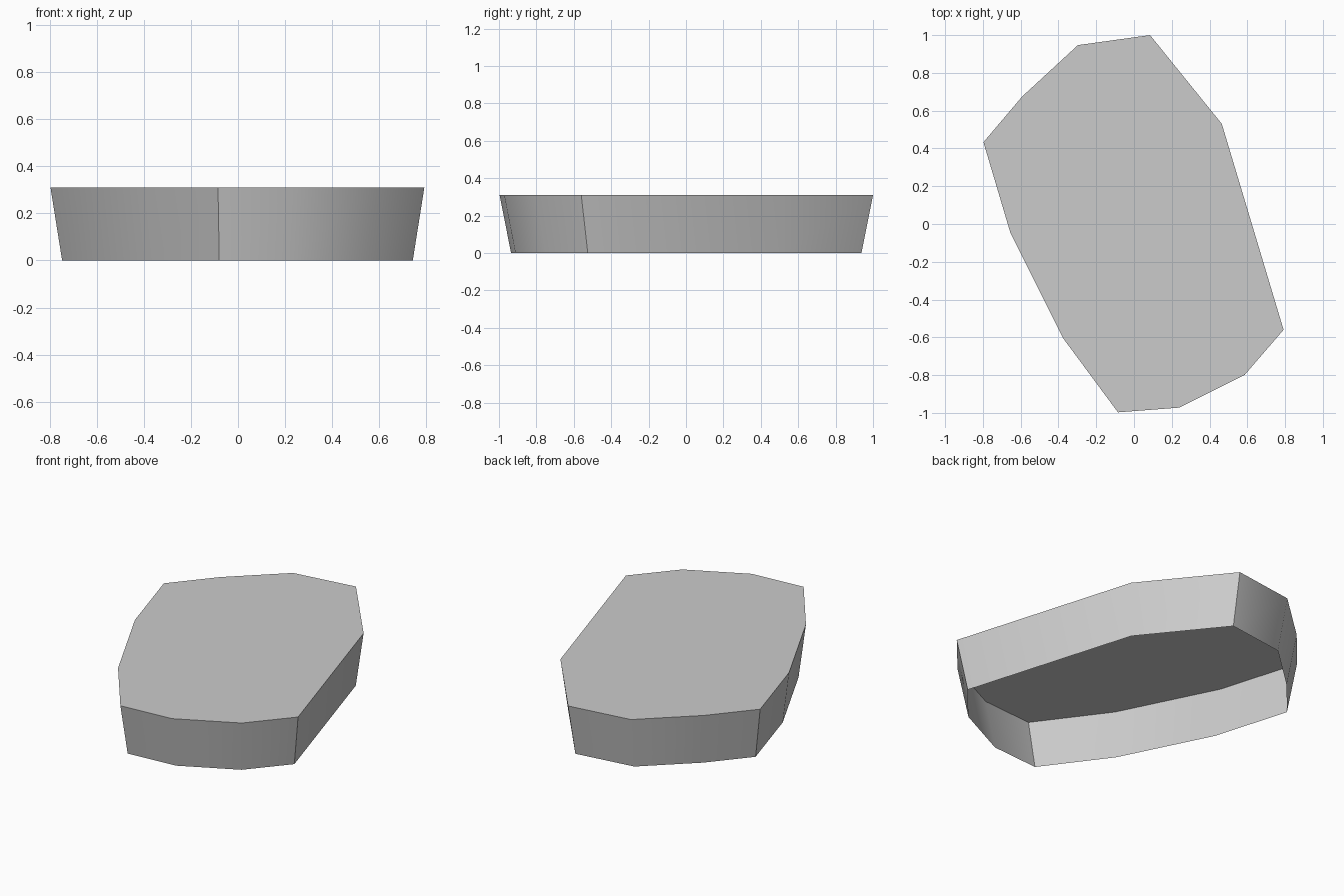
import bpy, bmesh, math

# Remove the default cube
cube = bpy.data.objects.get("Cube")
if cube:
    bpy.data.objects.remove(cube, do_unlink=True)

# Plain grey material
grey = bpy.data.materials.new("plain grey")
grey.use_nodes = True
colour = (0.6, 0.6, 0.6, 1)
grey.diffuse_color = colour
grey.node_tree.nodes["Principled BSDF"].inputs["Base Color"].default_value = colour

# Rim outline, counter-clockwise
outline = [(-0.085, -0.997), (0.24, -0.972), (0.585, -0.8), (0.792, -0.56),
           (0.465, 0.53), (0.085, 1.0), (-0.297, 0.947), (-0.592, 0.675),
           (-0.797, 0.433), (-0.655, -0.045), (-0.375, -0.605)]
height, taper = 0.31, 0.938

# Tapered shell: flat lid and leaning walls, open underneath
bm = bmesh.new()
upper = [bm.verts.new((x, y, height)) for x, y in outline]
lower = [bm.verts.new((x * taper, y * taper, 0)) for x, y in outline]
bm.faces.new(upper)
count = len(outline)
for i in range(count):
    j = (i + 1) % count
    bm.faces.new((lower[i], lower[j], upper[j], upper[i]))
mesh = bpy.data.meshes.new("tapered_slab")
bm.to_mesh(mesh)
bm.free()
mesh.materials.append(grey)

slab = bpy.data.objects.new("tapered_slab", mesh)
bpy.context.collection.objects.link(slab)

# Soft walls with crisp corners
bpy.ops.object.select_all(action="DESELECT")
slab.select_set(True)
bpy.context.view_layer.objects.active = slab
bpy.ops.object.shade_smooth_by_angle(angle=math.radians(45))
